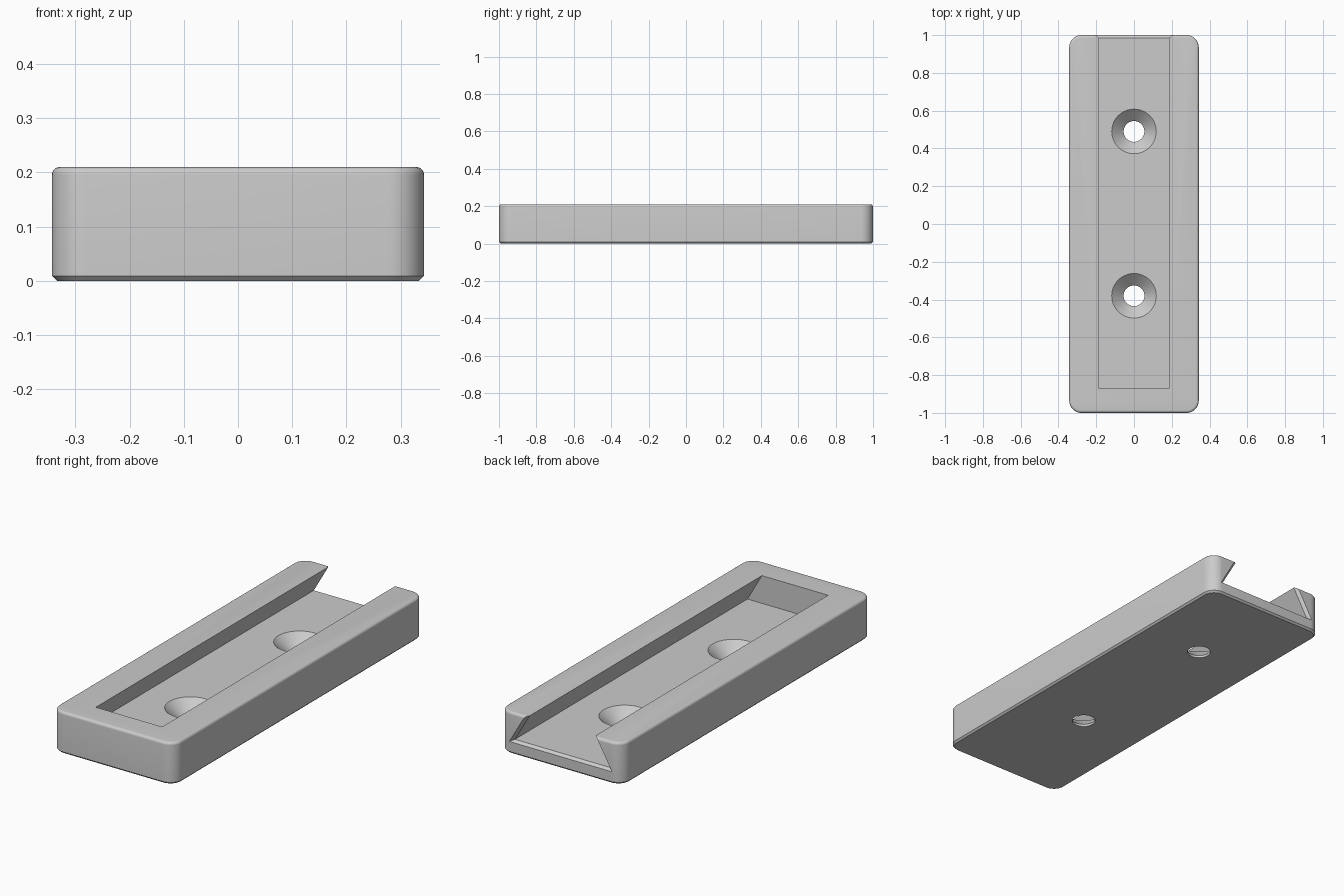
import bpy, bmesh
from math import sin, cos, pi, radians

HALF_X, HEIGHT = 0.343, 0.21
FLOOR_Z, SLOT_TOP, SLOT_END, SLOPE = 0.07, 0.185, -0.87, 0.577

if "Cube" in bpy.data.objects:
    bpy.data.objects.remove(bpy.data.objects["Cube"])

grey = bpy.data.materials.new("light_grey")
grey.use_nodes = True
colour = (0.6, 0.6, 0.6, 1)
grey.diffuse_color = colour
grey.node_tree.nodes["Principled BSDF"].inputs["Base Color"].default_value = colour


def loft(name, rings):
    """Skin a stack of equal-length point rings and cap both ends."""
    bm = bmesh.new()
    loops = [[bm.verts.new(p) for p in ring] for ring in rings]
    for a, b in zip(loops, loops[1:]):
        for i in range(len(a)):
            j = (i + 1) % len(a)
            bm.faces.new((a[i], a[j], b[j], b[i]))
    bm.faces.new(loops[0][::-1])
    bm.faces.new(loops[-1])
    bmesh.ops.recalc_face_normals(bm, faces=bm.faces)
    mesh = bpy.data.meshes.new(name)
    bm.to_mesh(mesh)
    bm.free()
    mesh.materials.append(grey)
    obj = bpy.data.objects.new(name, mesh)
    bpy.context.collection.objects.link(obj)
    return obj


def rounded_rect(inset, z, radius=0.065, steps=12):
    r, ring = radius - inset, []
    for q, (sx, sy) in enumerate([(1, 1), (-1, 1), (-1, -1), (1, -1)]):
        for k in range(steps + 1):
            a = (q + k / steps) * pi / 2
            ring.append((sx * (HALF_X - radius) + r * cos(a),
                         sy * (1 - radius) + r * sin(a), z))
    return ring


def dovetail(y, grow=0.0):
    """Undercut slot section, running up past the top face."""
    low, high = FLOOR_Z - grow * 0.7, HEIGHT + 0.05
    def half(z):
        return SLOT_TOP + grow + (HEIGHT - z) * SLOPE
    return [(-half(low), y, low), (half(low), y, low),
            (half(high), y, high), (-half(high), y, high)]


def circle(y, r, z, n=48):
    return [(r * cos(2 * pi * i / n), y + r * sin(2 * pi * i / n), z) for i in range(n)]


# Block with rounded corners, chamfered base and filleted top rim
fillet = 0.014
rings = [rounded_rect(0.009, 0), rounded_rect(0, 0.009)]
for k in range(7):
    a = k / 6 * pi / 2
    rings.append(rounded_rect(fillet * (1 - cos(a)), HEIGHT - fillet * (1 - sin(a))))
block = loft("slotted_block", rings)

# Dovetail slot, flared at its open back end
cutters = [loft("slot_cutter", [dovetail(SLOT_END), dovetail(0.985),
                                dovetail(1, 0.015), dovetail(1.05, 0.065)])]

# Countersunk screw holes
for y in (0.49, -0.38):
    cutters.append(loft("screw_hole_cutter", [
        circle(y, 0.055, -0.05), circle(y, 0.055, 0.012),
        circle(y, 0.118, FLOOR_Z), circle(y, 0.118, FLOOR_Z + 0.03)]))

bpy.ops.object.select_all(action="DESELECT")
bpy.context.view_layer.objects.active = block
block.select_set(True)
for cutter in cutters:
    mod = block.modifiers.new("cut", "BOOLEAN")
    mod.operation, mod.solver, mod.object = "DIFFERENCE", "EXACT", cutter
    bpy.ops.object.modifier_apply(modifier=mod.name)
    bpy.data.objects.remove(cutter)

bpy.ops.object.shade_smooth_by_angle(angle=radians(30))
